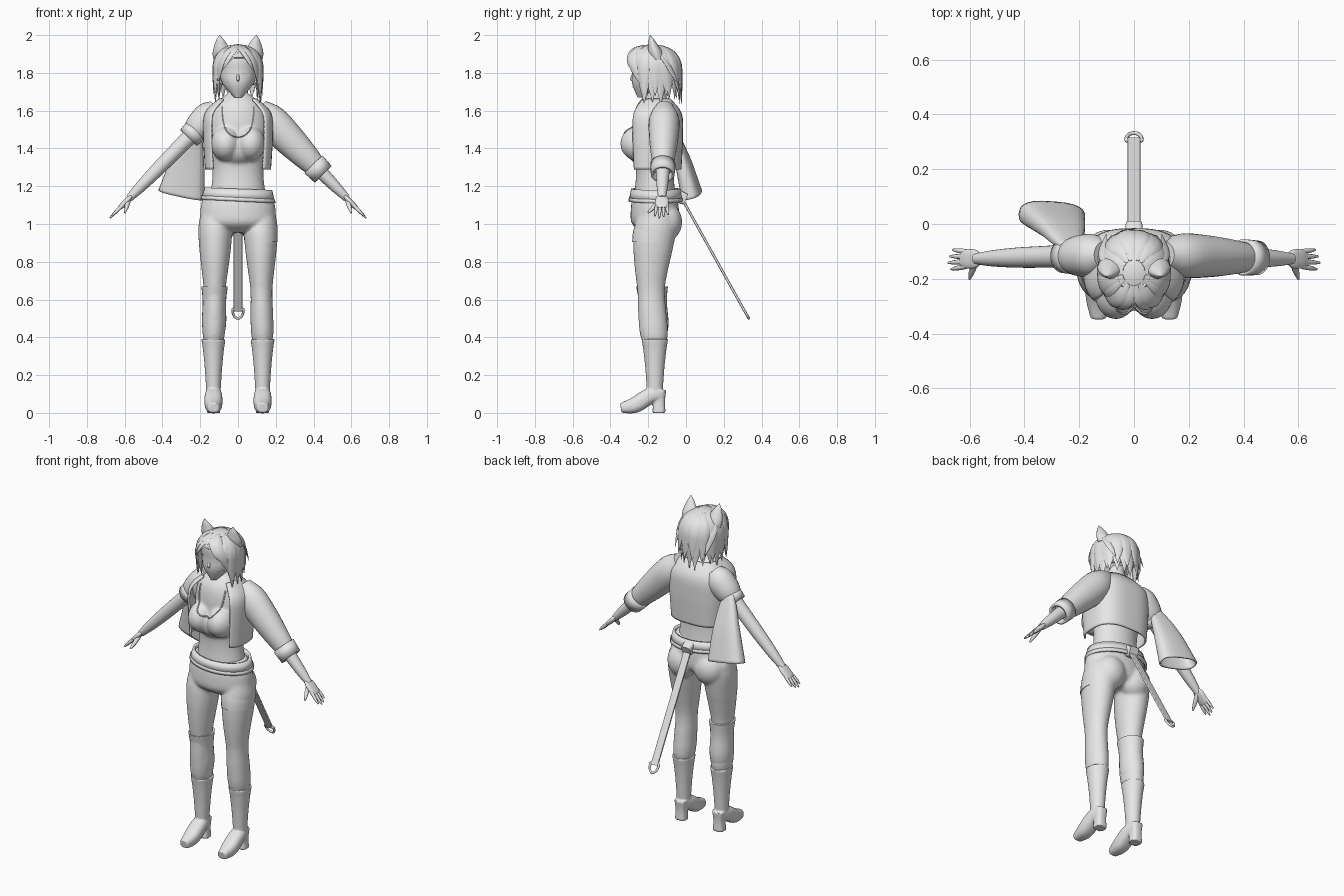
import bpy, bmesh, math, random
from mathutils import Vector, Matrix

default_cube = bpy.data.objects.get("Cube")
if default_cube:
    bpy.data.objects.remove(default_cube)
random.seed(4)

grey = bpy.data.materials.new("plain_grey")
grey.use_nodes = True
shade = (.8, .8, .8, 1)
grey.diffuse_color = shade
grey.node_tree.nodes["Principled BSDF"].inputs["Base Color"].default_value = shade

ACROSS, DEPTH, UP = Matrix.Identity(3)
BODY_Y = -.165


def finish(name, bm):
    bmesh.ops.recalc_face_normals(bm, faces=bm.faces)
    mesh = bpy.data.meshes.new(name)
    bm.to_mesh(mesh)
    bm.free()
    mesh.materials.append(grey)
    mesh.shade_smooth()
    mesh.set_sharp_from_angle(angle=math.radians(50))
    part = bpy.data.objects.new(name, mesh)
    bpy.context.scene.collection.objects.link(part)
    return part


def fuse(name, parts, grain, rounds):
    """Melt overlapping closed parts into one smooth skin."""
    bm = bmesh.new()
    for part in parts:
        bm.from_mesh(part.data)
        bpy.data.objects.remove(part)
    whole = finish(name, bm)
    skin = whole.modifiers.new("one_skin", 'REMESH')
    skin.mode, skin.voxel_size, skin.use_smooth_shade = 'VOXEL', grain, True
    relax = whole.modifiers.new("soften", 'SMOOTH')
    relax.factor, relax.iterations = .5, rounds
    return whole


def along(keys, t):
    """Smooth value at t between evenly spaced numbers or vectors."""
    last = len(keys) - 1
    place = t * last
    i = min(int(place), last - 1)
    f = place - i
    before, start, end, after = (keys[max(min(j, last), 0)] for j in range(i - 1, i + 3))
    leave, arrive = (end - before) / 2, (after - start) / 2
    bend = (end - start) * 3 - leave * 2 - arrive
    return start + leave * f + bend * f * f + (leave + arrive - (end - start) * 2) * f * f * f


def loft(name, path, widths, depth=1, across=ACROSS, level=False, sides=24, steps=16,
         power=2, arc=None, skin=None):
    """Skin a path with rounded rings; depth is a ratio of the width."""
    path = [Vector(p) for p in path]
    points = [along(path, i / steps) for i in range(steps + 1)]
    first, last = arc or (0, 360)
    count = sides + 1 if arc else sides
    bm, rings = bmesh.new(), []
    for i, point in enumerate(points):
        heading = UP if level else (points[min(i + 1, steps)] - points[max(i - 1, 0)]).normalized()
        v = heading.cross(across).normalized()
        u = v.cross(heading)
        width = max(along(widths, i / steps), .001)
        ring = []
        for k in range(count):
            a = math.radians(first + (last - first) * k / sides)
            c, s = (math.copysign(abs(f) ** (2 / power), f) for f in (math.cos(a), math.sin(a)))
            ring.append(bm.verts.new(point + (u * c + v * s * depth) * width))
        rings.append(ring)
    for low, high in zip(rings, rings[1:]):
        for k in range(sides):
            j = (k + 1) % count
            bm.faces.new((low[k], low[j], high[j], high[k]))
    if not skin:
        bm.faces.new(rings[0])
        bm.faces.new(rings[-1])
    part = finish(name, bm)
    if skin:
        cloth = part.modifiers.new("cloth_thickness", 'SOLIDIFY')
        cloth.thickness, cloth.offset = skin, 0
    return part


def ball(name, centre, size, keep=None):
    bm = bmesh.new()
    place = Matrix.Translation(centre) @ Matrix.Diagonal((*size, 1))
    bmesh.ops.create_uvsphere(bm, u_segments=32, v_segments=20, radius=1, matrix=place)
    if keep:
        gone = [f for f in bm.faces if not keep(f.calc_center_median())]
        bmesh.ops.delete(bm, geom=gone, context='FACES')
    return finish(name, bm)


def front_point(x, z, target):
    """Point just ahead of the foremost surface."""
    hit = target.ray_cast((x, -1, z), DEPTH)
    return Vector((x, (hit[1].y if hit[0] else BODY_Y) - .003, z))


def plate(name, x, z, width, height, tilt=0):
    bm = bmesh.new()
    middle = bm.verts.new(front_point(x, z, head))
    rim = []
    for k in range(16):
        a = k * math.tau / 16
        dx = width * math.cos(a)
        rim.append(bm.verts.new(front_point(x + dx, z + height * math.sin(a) + tilt * dx, head)))
    for k, corner in enumerate(rim):
        bm.faces.new((middle, rim[k - 1], corner))
    finish(name, bm)


def column(bottom, top, x=0, y=BODY_Y):
    return [(x, y, bottom), (x, y, top)]


# Torso with bust and top, melted together
torso_parts = [loft("chest", column(1.1, 1.7), [.16, .145, .135, .15, .158, .13, .045], depth=.74, sides=32, steps=24),
               loft("neck", column(1.6, 1.75, y=-.155), [.055, .047, .047]),
               ball("top_front", (0, -.225, 1.4), (.12, .09, .09))]
torso_parts += [ball("bust", (s * .066, -.25, 1.425), (.078, .098, .092)) for s in (1, -1)]
torso = fuse("torso", torso_parts, .009, 8)

# Belt, tilted slightly to one side
loft("belt", [(0, -.16, 1.13), (.002, -.16, 1.185)], [.187, .172], depth=.72, sides=40, steps=1, skin=.014)
loft("belt_lower_edge", [(0, -.16, 1.12), (.001, -.16, 1.14)], [.192, .19], depth=.72, sides=40, steps=1, skin=.012)

# Strap tail with a ring at its end
tail_root, tail_tip = Vector((0, -.03, 1.15)), Vector((0, .31, .54))
tail_line = (tail_tip - tail_root).normalized()
loft("tail_knot", [(0, -.05, 1.15), (0, 0, 1.13)], [.035, .03], power=4)
loft("tail_strap", [tail_root, tail_tip], [.023, .023], depth=.3, power=5)
ring_path = []
for k in range(25):
    a = k * math.tau / 24
    ring_path.append(tail_tip + ACROSS * math.cos(a) * .028 + tail_line * max(math.sin(a), -.25) * .045)
loft("tail_ring", ring_path, [.007, .007], across=ACROSS.cross(tail_line), sides=8, steps=48)

# Hips, seat, legs and heeled boots
lower_body = [loft("hips", column(.955, 1.18), [.1, .19, .2, .187, .16], depth=.64, sides=32)]
for s, label in ((1, "left"), (-1, "right")):
    foot_x = s * .13
    thigh_x = s * .12
    lower_body.append(loft("leg", [(thigh_x, -.155, 1.05), (s * .123, -.185, .7), (foot_x, BODY_Y, .35)],
                           [.08, .09, .084, .07, .058, .06, .06, .047], depth=1.25, level=True))
    lower_body.append(ball("buttock", (s * .09, -.105, 1.01), (.095, .085, .1)))
    foot = zip((-.125, -.19, -.27, -.345), (.1, .09, .042, .026))
    fuse(label + "_boot", [
        loft("shaft", column(.08, .39, foot_x), [.036, .04, .046, .055, .064], depth=1.1),
        loft("foot", [(foot_x, y, z) for y, z in foot], [.034, .046, .046, .028], depth=.92, power=2.5),
        loft("heel", column(0, .12, foot_x, -.143), [.035, .032, .038], power=2.8)], .006, 3)
fuse("trousers", lower_body, .009, 7)
loft("left_short_hem", [(.122, -.175, .905), (.117, -.162, 1)], [.088, .09, .086], depth=1.25, level=True)
loft("right_long_sock", [(-.128, BODY_Y, .39), (-.124, -.18, .67)], [.05, .064, .062, .07], depth=1.2, level=True)

# Cropped open jacket
loft("jacket", column(1.29, 1.66), [.17, .175, .18, .172, .1], depth=.8,
     sides=40, power=2.8, arc=(-46, 226), skin=.01)

# Arms, sleeves and hands all follow one straight line
for s, label in ((1, "left"), (-1, "right")):
    shoulder, fingertip = Vector((s * .16, -.115, 1.56)), Vector((s * .68, -.13, 1.03))

    def arm_part(name, start, end, widths, **options):
        ends = [shoulder.lerp(fingertip, t) for t in (start, end)]
        loft(f"{label}_{name}", ends, widths, across=DEPTH, **options)

    arm_part("arm", 0, .8, [.05, .044, .04, .037, .03, .02])
    arm_part("palm", .77, .9, [.02, .034, .035, .028], depth=.4, power=2.5)
    if s > 0:
        arm_part("sleeve", -.1, .5, [.05, .08, .077, .064, .05], depth=1.1)
        arm_part("cuff", .46, .56, [.06, .056], steps=1, skin=.014)
    else:
        arm_part("sleeve", -.1, .16, [.05, .077, .074, .056], depth=1.05)
        arm_part("cuff", .12, .195, [.06, .054], steps=1, skin=.014)
    for k in range(4):
        spread = DEPTH * (k - 1.5) * .018
        knuckle = shoulder.lerp(fingertip, .87) + spread
        tip = shoulder.lerp(fingertip, 1 - abs(k - 1.2) * .02) + spread * 1.3
        loft(label + "_finger", [knuckle, tip], [.009, .009, .004], across=DEPTH, sides=8)
    thumb_root = shoulder.lerp(fingertip, .8)
    loft(label + "_thumb", [thumb_root, (s * .59, -.17, 1.09), (s * .6, -.2, 1.06)], [.012, .012, .005], sides=8)

# Empty sleeve end hanging behind the right arm
loft("hanging_sleeve", [(-.235, -.085, 1.51), (-.265, -.02, 1.34), (-.3, .03, 1.155)],
     [.035, .068, .098, .12], depth=.42, across=Vector((-.9, 0, .5)), power=2.8, skin=.008)

# Head, ears and face
head = loft("head", [(0, -.235, 1.67), (0, -.2, 1.74), (0, -.18, 1.81), (0, -.18, 1.88), (0, -.18, 1.94)],
            [.02, .08, .1, .1, .06], depth=1.05, level=True, sides=36)
loft("nose", [(0, -.278, 1.8), (0, -.288, 1.768), (0, -.272, 1.757)], [.005, .008, .005], sides=10)
bpy.context.view_layer.update()
plate("mouth", 0, 1.725, .02, .003)
for s in (1, -1):
    plate("eye", s * .043, 1.79, .021, .013, s * .15)
    plate("eyebrow", s * .045, 1.825, .024, .004, s * .25)
    for tilt in (.2, -.2):
        plate("cheek_mark", s * .062, 1.747 + tilt * .04, .014, .002, s * tilt)
    loft("cat_ear", [(s * .078, -.15, 1.87), (s * .098, -.19, 2)], [.052, .05, .028, .002],
         depth=.75, level=True, sides=16, power=1.7)

# Scooped neckline of the top
scoop = []
for k in range(25):
    a = math.pi * k / 24
    scoop.append(front_point(-.085 * math.cos(a), 1.62 - .16 * math.sin(a) ** .7, torso))
loft("top_neckline", scoop, [.004, .004], across=DEPTH, sides=6, steps=48)

# Hair cap, open over the face
hair_centre, hair_size = Vector((0, -.178, 1.825)), Vector((.122, .142, .127))
cap = ball("hair_cap", hair_centre, hair_size,
           lambda p: p.z > 1.73 and not (p.y < -.2 and p.z < 1.885))
cap.modifiers.new("hair_thickness", 'SOLIDIFY').thickness = .01


def lock(name, start, end, bottom, flare, width):
    """Tapered strand sweeping down the cap; angles are measured from the front."""
    path = []
    for k in range(9):
        t = k / 8
        a = math.radians(start + (end - start) * t)
        z = 1.945 + (bottom - 1.945) * t ** 1.3
        rise = max(z - hair_centre.z, 0) / hair_size.z
        reach = math.sqrt(1 - rise * rise) * (1 + flare * t * t)
        path.append((hair_size.x * math.sin(a) * reach, hair_centre.y - hair_size.y * math.cos(a) * reach, z))
    a = math.radians(end)
    tangent = Vector((math.cos(a), math.sin(a), 0))
    loft(name, path, [width * .2, width, width, width * .7, .001], depth=.3, across=tangent, sides=10)


# Two staggered layers of locks around the sides and back
for layer, count in enumerate((13, 10)):
    for k in range(count):
        angle = 72 + 216 * k / (count - 1)
        behind = max(-math.cos(math.radians(angle)), 0)
        lock("hair_lock", angle, angle, 1.645 + layer * .03 + random.uniform(-.02, .025),
             layer * .06 + random.uniform(0, .17) * behind, .038)

# Parted fringe and long locks framing the face
for s in (1, -1):
    lock("fringe_inner", s * 12, s * 48, 1.8, 0, .034)
    lock("fringe_outer", s * 30, s * 65, 1.73, 0, .036)
    lock("face_lock", s * 60, s * 75, 1.65, -.15, .036)
    lock("flicked_lock", s * 100, s * 140, 1.73, .3, .024)
lock("fringe_middle", 0, -28, 1.85, 0, .026)
